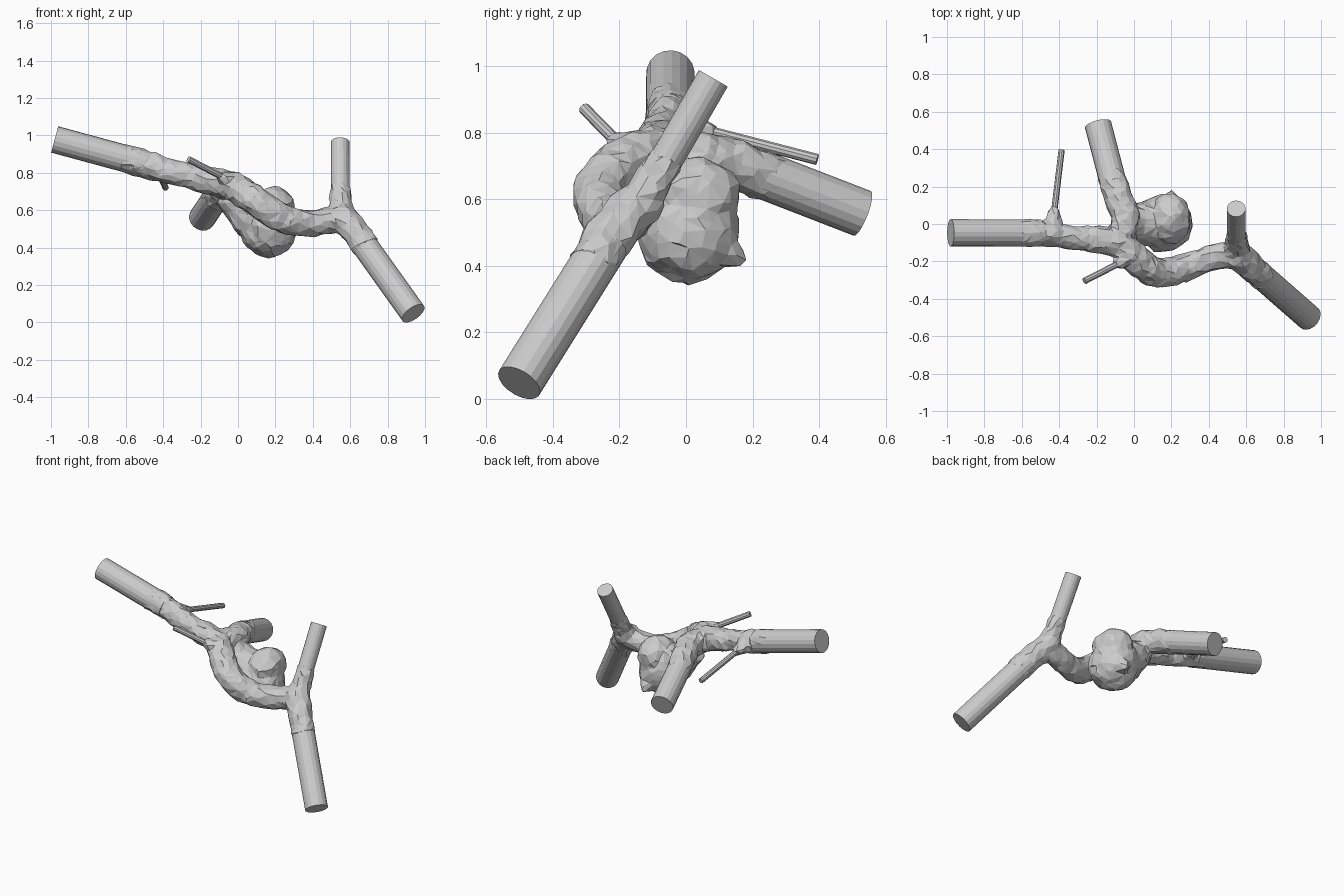
import bpy, bmesh, math
from mathutils import Vector, Matrix

if "Cube" in bpy.data.objects:
    bpy.data.objects.remove(bpy.data.objects["Cube"])


def sweep(bm, pts, sides=14, steps=4):
    """Closed tube through (x, y, z, radius) points, smoothed by Catmull-Rom."""
    p = [Vector(q) for q in pts]
    path = []
    for i in range(len(p) - 1):
        a, b, c, d = p[max(i - 1, 0)], p[i], p[i + 1], p[min(i + 2, len(p) - 1)]
        for k in range(steps):
            t = k / steps
            path.append(0.5 * (2 * b + (c - a) * t + (2 * a - 5 * b + 4 * c - d) * t * t
                               + (3 * b - a - 3 * c + d) * t ** 3))
    path.append(p[-1])
    rings, normal = [], None
    for i, q in enumerate(path):
        tan = (path[min(i + 1, len(path) - 1)] - path[max(i - 1, 0)]).to_3d().normalized()
        if normal is None:
            normal = tan.orthogonal()
        normal = (normal - tan * normal.dot(tan)).normalized()
        side = tan.cross(normal)
        ring = []
        for k in range(sides):
            a = 2 * math.pi * k / sides
            ring.append(bm.verts.new(q.to_3d() + q.w * (normal * math.cos(a) + side * math.sin(a))))
        rings.append(ring)
    for r, s in zip(rings, rings[1:]):
        for k in range(sides):
            j = (k + 1) % sides
            bm.faces.new((r[k], r[j], s[j], s[k]))
    bm.faces.new(rings[0][::-1])
    bm.faces.new(rings[-1])


def blob(bm, centre, radii):
    m = Matrix.Translation(centre) @ Matrix.Diagonal((*radii, 1))
    bmesh.ops.create_icosphere(bm, subdivisions=3, radius=1, matrix=m)


def finish(bm, name):
    bmesh.ops.recalc_face_normals(bm, faces=bm.faces[:])
    me = bpy.data.meshes.new(name)
    bm.to_mesh(me)
    bm.free()
    ob = bpy.data.objects.new(name, me)
    bpy.context.collection.objects.link(ob)
    return ob


def straight_branch(name, start, end, radius, sides):
    bm = bmesh.new()
    sweep(bm, [(*start, radius), (*end, radius)], sides, 1)
    return finish(bm, name)


# Fused core: curved vessels, flared junctions and the bulging sac
core = bmesh.new()
# main vessel from the left inlet, round the front loop, to the right fork
sweep(core, [(-0.62, -0.048, 0.878, .070), (-0.50, -0.05, 0.848, .071),
             (-0.40, -0.06, 0.815, .066), (-0.30, -0.075, 0.79, .062),
             (-0.20, -0.08, 0.765, .072), (-0.09, -0.10, 0.745, .074),
             (0.00, -0.175, 0.715, .078), (0.09, -0.245, 0.650, .080),
             (0.19, -0.258, 0.580, .077), (0.30, -0.222, 0.537, .072),
             (0.41, -0.185, 0.533, .068), (0.50, -0.165, 0.550, .070),
             (0.56, -0.16, 0.570, .072)])
# rear branch root
sweep(core, [(-0.12, -0.09, 0.745, .07), (-0.06, -0.03, 0.735, .075),
             (-0.05, 0.05, 0.725, .075), (-0.08, 0.13, 0.71, .073),
             (-0.105, 0.20, 0.685, .073), (-0.125, 0.27, 0.66, .072)])
# right fork roots
sweep(core, [(0.55, -0.16, 0.56, .075), (0.55, -0.12, 0.615, .064),
             (0.548, -0.08, 0.683, .053), (0.547, -0.055, 0.727, .051)])
sweep(core, [(0.54, -0.155, 0.585, .072), (0.575, -0.185, 0.545, .075),
             (0.63, -0.235, 0.478, .073), (0.69, -0.287, 0.395, .071)])
# flared twig roots
sweep(core, [(-0.43, -0.04, 0.82, .06), (-0.43, 0.02, 0.815, .042), (-0.425, 0.085, 0.80, .021)])
sweep(core, [(0.0, -0.15, 0.73, .065), (-0.045, -0.185, 0.755, .042), (-0.10, -0.22, 0.785, .022)])
# sac with neck, upper lobe and small blister
sweep(core, [(-0.045, 0.0, 0.69, .085), (0.0, 0.005, 0.635, .095), (0.08, 0.005, 0.57, .125),
             (0.15, 0.01, 0.53, .14)])
blob(core, (0.165, 0.005, 0.505), (.150, .153, .155))
blob(core, (0.195, 0.03, 0.61), (.105, .135, .115))
sweep(core, [(0.19, 0.08, 0.47, .09), (0.195, 0.135, 0.435, .042), (0.2, 0.172, 0.412, .012)])
vessel = finish(core, "vessel_core_with_sac")
rm = vessel.modifiers.new("fuse", 'REMESH')
rm.mode = 'VOXEL'
rm.voxel_size = 0.011
sm = vessel.modifiers.new("soften", 'SMOOTH')
sm.iterations = 4
tex = bpy.data.textures.new("lumps", 'CLOUDS')
tex.noise_scale = 0.07
dp = vessel.modifiers.new("lumpy", 'DISPLACE')
dp.texture = tex
dp.strength = 0.025
dp.mid_level = 0.42
dc = vessel.modifiers.new("facets", 'DECIMATE')
dc.ratio = 0.055

# Long straight branches with flat cut ends
straight_branch("left_branch", (-0.50, -0.048, 0.848), (-0.98, -0.047, 0.978), .073, 18)
straight_branch("rear_branch", (-0.11, 0.215, 0.68), (-0.192, 0.53, 0.558), .072, 18)
straight_branch("upper_right_branch", (0.548, -0.08, 0.683), (0.546, 0.082, 0.964), .050, 18)
straight_branch("lower_right_branch", (0.64, -0.242, 0.464), (0.937, -0.502, 0.048), .071, 18)
# Thin twigs
straight_branch("rear_twig", (-0.43, 0.04, 0.812), (-0.387, 0.395, 0.72), .017, 10)
straight_branch("front_twig", (-0.05, -0.195, 0.76), (-0.265, -0.305, 0.872), .018, 10)
